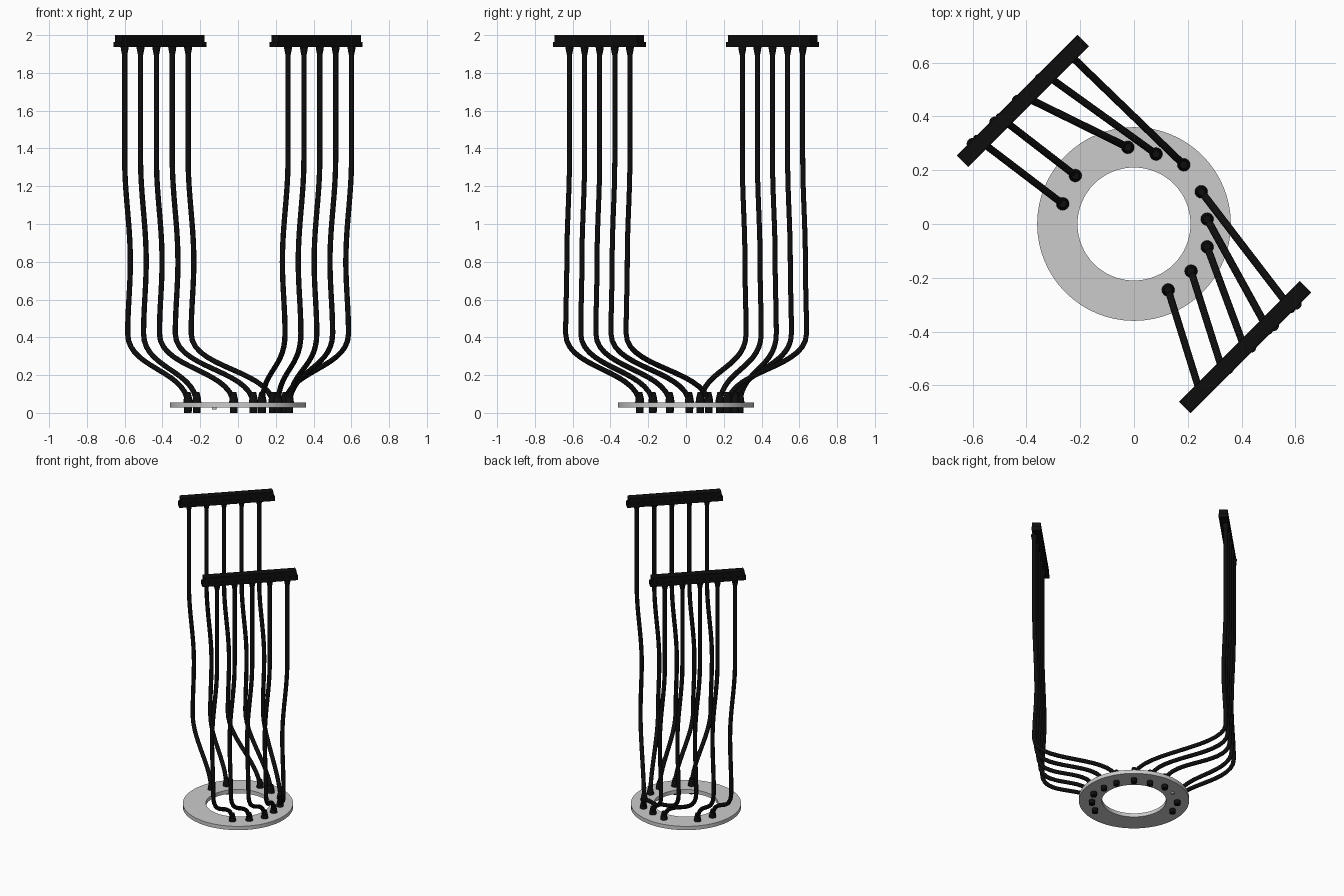
import bpy, bmesh, math
from mathutils import Vector

if "Cube" in bpy.data.objects:
    bpy.data.objects.remove(bpy.data.objects["Cube"])

black = bpy.data.materials.new("black_rubber")
black.diffuse_color = (0.004, 0.004, 0.004, 1)
black.use_nodes = True
black.node_tree.nodes["Principled BSDF"].inputs["Base Color"].default_value = black.diffuse_color


def lathe(name, profile, loc, mat=None, closed=False, seg=16):
    """Revolve an (r, z) profile round the z axis."""
    bm = bmesh.new()
    rings = [[bm.verts.new((r * math.cos(2 * math.pi * i / seg), r * math.sin(2 * math.pi * i / seg), z))
              for i in range(seg)] for r, z in profile]
    pairs = list(zip(rings, rings[1:]))
    if closed:
        pairs.append((rings[-1], rings[0]))
    else:
        bm.faces.new(rings[0])
        bm.faces.new(rings[-1])
    for a, b in pairs:
        for i in range(seg):
            j = (i + 1) % seg
            bm.faces.new((a[i], a[j], b[j], b[i]))
    bmesh.ops.recalc_face_normals(bm, faces=bm.faces)
    return finish(name, bm, loc, mat)


def finish(name, bm, loc, mat):
    me = bpy.data.meshes.new(name)
    bm.to_mesh(me)
    bm.free()
    ob = bpy.data.objects.new(name, me)
    bpy.context.collection.objects.link(ob)
    ob.location = loc
    if mat:
        me.materials.append(mat)
    bpy.context.view_layer.objects.active = ob
    ob.select_set(True)
    bpy.ops.object.shade_smooth_by_angle(angle=math.radians(35))
    ob.select_set(False)
    return ob


def box(name, size, loc, rot):
    bm = bmesh.new()
    bmesh.ops.create_cube(bm, size=1)
    bmesh.ops.scale(bm, vec=size, verts=bm.verts)
    finish(name, bm, loc, black).rotation_euler.z = rot


def cable(name, knots):
    """Bezier tube; each knot is (position, vertical handle up, handle down)."""
    cu = bpy.data.curves.new(name, 'CURVE')
    cu.dimensions = '3D'
    cu.bevel_depth = 0.014
    cu.bevel_resolution = 3
    cu.resolution_u = 14
    cu.use_fill_caps = True
    cu.materials.append(black)
    sp = cu.splines.new('BEZIER')
    sp.bezier_points.add(len(knots) - 1)
    for p, (co, up, down) in zip(sp.bezier_points, knots):
        p.handle_left_type = p.handle_right_type = 'FREE'
        p.co = co
        p.handle_left = Vector(co) + Vector((0, 0, up))
        p.handle_right = Vector(co) - Vector((0, 0, down))
    bpy.context.collection.objects.link(bpy.data.objects.new(name, cu))


# flat base ring and its small locating pin
lathe("base_ring", [(0.21, 0.028), (0.36, 0.028), (0.36, 0.055), (0.21, 0.055)], (0, 0, 0),
      closed=True, seg=64)
lathe("ring_pin", [(0.012, 0.018), (0.012, 0.04)], (-0.125, 0.245, 0))

# cable feet on the ring, in order along each bar
feet = {
    "left": [(-0.265, 0.075), (-0.218, 0.18), (-0.023, 0.285), (0.082, 0.26), (0.185, 0.22)],
    "right": [(0.127, -0.245), (0.212, -0.175), (0.272, -0.085), (0.272, 0.018), (0.25, 0.12)],
}
for side, s, start in (("left", 1, (-0.6, 0.298)), ("right", -1, (0.265, -0.617))):
    # top connector bar with wider flange
    cx, cy = -0.413 * s, 0.458 * s
    box(side + "_bar", (0.615, 0.055, 0.04), (cx, cy, 1.98), math.pi / 4)
    box(side + "_bar_flange", (0.635, 0.06, 0.028), (cx, cy, 1.95), math.pi / 4)
    for i, (fx, fy) in enumerate(feet[side]):
        x, y = start[0] + 0.084 * i, start[1] + 0.08 * i
        n = f"{side}_cable_{i + 1}"
        # hanging cable with a gentle bow, then an S bend to the ring
        cable(n, [((x, y, 1.94), 0.1, 0.15),
                  ((x, y, 1.35), 0.15, 0.2),
                  ((x + 0.03 * s, y + 0.014 * s, 0.8), 0.2, 0.13),
                  ((x + 0.016 * s, y + 0.02 * s, 0.42), 0.13, 0.19),
                  ((fx, fy, 0.04), 0.19, 0.02)])
        # sleeves at both ends
        lathe(n + "_foot", [(0.02, 0), (0.021, 0.055), (0.024, 0.056), (0.022, 0.075), (0.014, 0.11)],
              (fx, fy, 0), black)
        lathe(n + "_top_sleeve", [(0.014, 1.895), (0.019, 1.92), (0.022, 1.94)], (x, y, 0), black)
